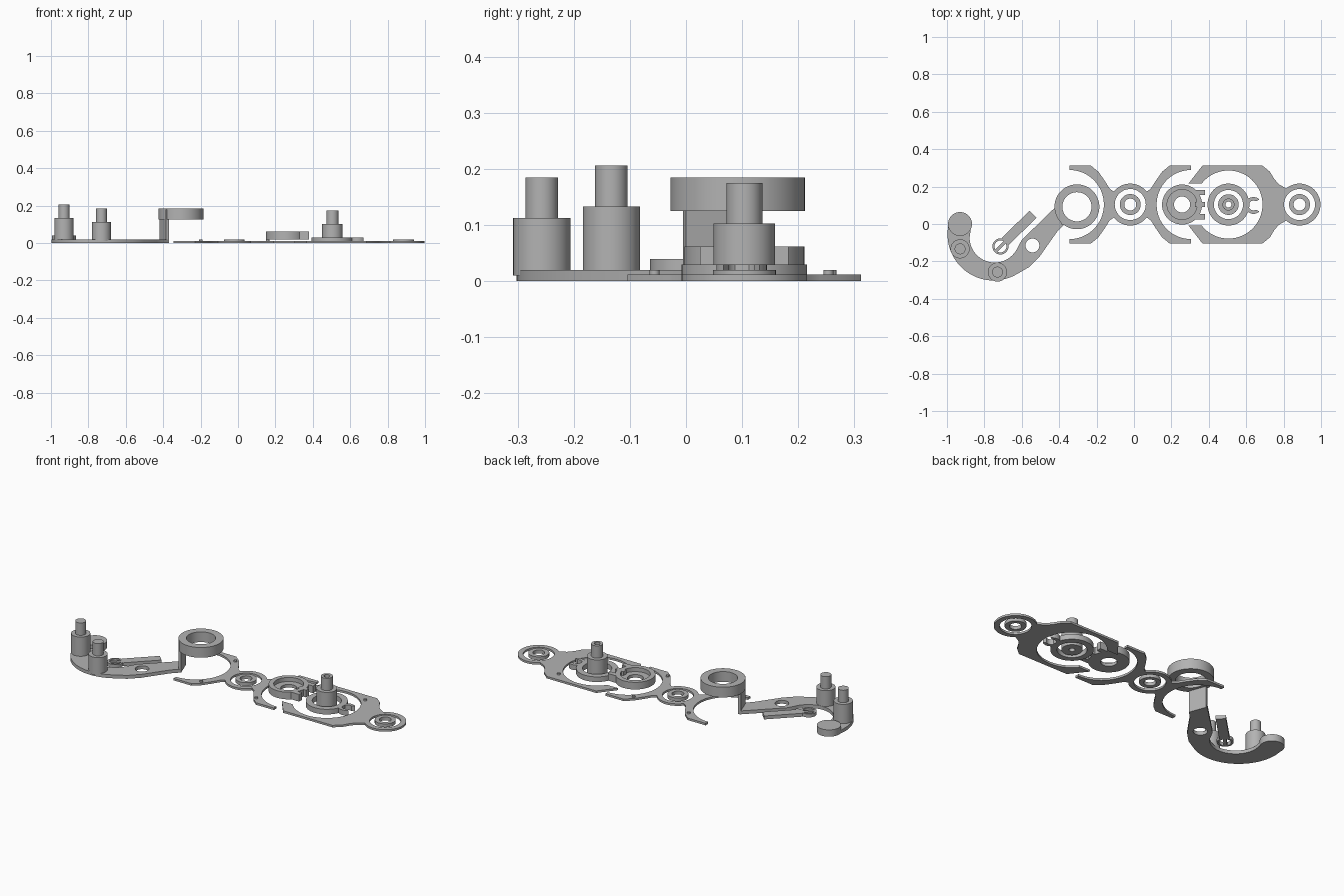
import bpy
from math import sin, cos, radians, hypot

cube = bpy.data.objects.get("Cube")
if cube:
    bpy.data.objects.remove(cube, do_unlink=True)

grey = bpy.data.materials.new("matte grey")
grey.use_nodes = True
colour = (0.45, 0.45, 0.45, 1)
grey.diffuse_color = colour
grey.node_tree.nodes["Principled BSDF"].inputs["Base Color"].default_value = colour


def arc(cx, cy, r, a0, a1, n=32):
    """Points on an arc, angles in degrees."""
    steps = [radians(a0 + (a1 - a0) * i / n) for i in range(n + 1)]
    return [(cx + r * cos(a), cy + r * sin(a)) for a in steps]


def circle(cx, cy, r, n=48):
    return arc(cx, cy, r, 0, 360, n)[:-1]


def shift(points, dx, dy, sx=1):
    return [(dx + sx * x, dy + y) for x, y in points]


def strip(x0, y0, x1, y1, width):
    """Rectangle around a line."""
    k = width / 2 / hypot(x1 - x0, y1 - y0)
    nx, ny = -(y1 - y0) * k, (x1 - x0) * k
    return [(x0 + nx, y0 + ny), (x0 - nx, y0 - ny), (x1 - nx, y1 - ny), (x1 + nx, y1 + ny)]


def plate(name, z0, z1, *loops):
    """Extruded outline; further loops are holes."""
    curve = bpy.data.curves.new(name, 'CURVE')
    curve.dimensions = '2D'
    curve.fill_mode = 'BOTH'
    curve.extrude = (z1 - z0) / 2
    for loop in loops:
        spline = curve.splines.new('POLY')
        spline.points.add(len(loop) - 1)
        for p, (x, y) in zip(spline.points, loop):
            p.co = (x, y, 0, 1)
        spline.use_cyclic_u = True
    ob = bpy.data.objects.new(name, curve)
    bpy.context.collection.objects.link(ob)
    ob.location.z = (z0 + z1) / 2
    bpy.ops.object.select_all(action='DESELECT')
    ob.select_set(True)
    bpy.context.view_layer.objects.active = ob
    bpy.ops.object.convert(target='MESH')
    ob = bpy.context.object
    ob.data.materials.clear()
    ob.data.materials.append(grey)
    bpy.ops.object.shade_smooth_by_angle(angle=radians(30))
    return ob


def ring(name, x, y, outer, inner, z0, z1):
    return plate(name, z0, z1, circle(x, y, outer), circle(x, y, inner))


def disc(name, x, y, r, z0, z1):
    return plate(name, z0, z1, circle(x, y, r))


MID = 0.104  # shared centre line of the linkage
THIN = 0.012

# Hooked arm with its end pad
arm = (arc(-0.751, -0.056, 0.246, 167, 300)
       + [(-0.56, -0.23), (-0.505, -0.175), (-0.435, -0.075), (-0.41, -0.04), (-0.375, -0.005),
          (-0.415, 0.095), (-0.6, -0.085)]
       + arc(-0.745, -0.072, 0.134, 335, 180) + [(-0.87, -0.01)])
plate("hooked_arm", 0, 0.02, arm, circle(-0.543, -0.115, 0.037))
disc("arm_end_pad", -0.93, 0, 0.064, 0, 0.04)

# Stepped pins on the arm
for side, x, y, shoulder, top in (("outer", -0.93, -0.133, 0.133, 0.206),
                                  ("lower", -0.73, -0.257, 0.113, 0.185)):
    disc(side + "_pin_base", x, y, 0.051, 0.01, shoulder)
    disc(side + "_pin_tip", x, y, 0.029, shoulder - 0.01, top)

# Raised ring on its post
plate("ring_post", 0, 0.18, [(-0.42, 0.09), (-0.385, -0.005), (-0.37, 0.0), (-0.405, 0.095)])
ring("raised_ring", -0.305, 0.092, 0.12, 0.078, 0.125, 0.185)

# Slotted screw and lever
ring("screw_rim", -0.714, -0.12, 0.043, 0.032, 0, 0.02)
plate("screw_bridge", 0, 0.018, strip(-0.74, -0.146, -0.688, -0.094, 0.018))
plate("lever", 0, 0.02, strip(-0.688, -0.094, -0.54, 0.053, 0.053))

# Pair of curved brackets about the middle eyelet
upper = [(0.326, 0.208), (0.21, 0.208), (0.17, 0.175), (0.135, 0.125), (0.11, 0.085), (0.075, 0.06)]
lower = [(x, -y) for x, y in reversed(upper)]
bracket = upper + [(0.095, 0)] + lower + arc(0.326, 0, 0.185, 270, 90)
for side, s in (("left", 1), ("right", -1)):
    plate(side + "_bracket", 0, THIN, shift(bracket, -0.02, MID, s))
    for y in (0.259, -0.056):
        disc(side + "_bracket_stud", -0.02 + s * 0.179, y, 0.009, 0.005, 0.02)

# Eyelets in the middle and at the end
for place, x in (("middle", -0.02), ("end", 0.885)):
    ring(place + "_eyelet", x, MID, 0.112, 0.083, 0, THIN)
    ring(place + "_bushing", x, MID, 0.056, 0.032, 0, 0.02)

# Open frame around the tall hub
top_edge = [(-0.214, 0.112), (-0.139, 0.208), (0.182, 0.208), (0.222, 0.175), (0.246, 0.135),
            (0.27, 0.108), (0.31, 0.085)]
low_edge = [(x, -y) for x, y in reversed(top_edge)]
frame = top_edge + [(0.285, 0)] + low_edge + arc(0, 0, 0.182, -142, 142, 48)
plate("open_frame", 0, THIN, shift(frame, 0.505, MID))
disc("frame_stud", 0.65, 0.254, 0.009, 0.005, 0.02)

# Tall hub: outer collar and hollow stepped pin
ring("hub_collar", 0.505, MID, 0.112, 0.078, 0, 0.03)
ring("hub_base", 0.505, MID, 0.055, 0.016, 0, 0.103)
ring("hub_tip", 0.505, MID, 0.032, 0.016, 0.1, 0.175)

# Recessed cup with three prongs
ring("cup_rim", 0.257, MID, 0.107, 0.08, 0.02, 0.062)
ring("cup_floor", 0.257, MID, 0.085, 0.043, 0.02, 0.038)
for y in (-0.065, 0, 0.065):
    plate("cup_prong", 0.02, 0.062, strip(0.325, MID + y, 0.38, MID + y, 0.028))

# Small retaining clip, open to one side
clip = arc(0.639, 0.099, 0.045, 45, 315) + arc(0.639, 0.099, 0.026, 300, 60)
plate("retaining_clip", 0, 0.03, clip)
